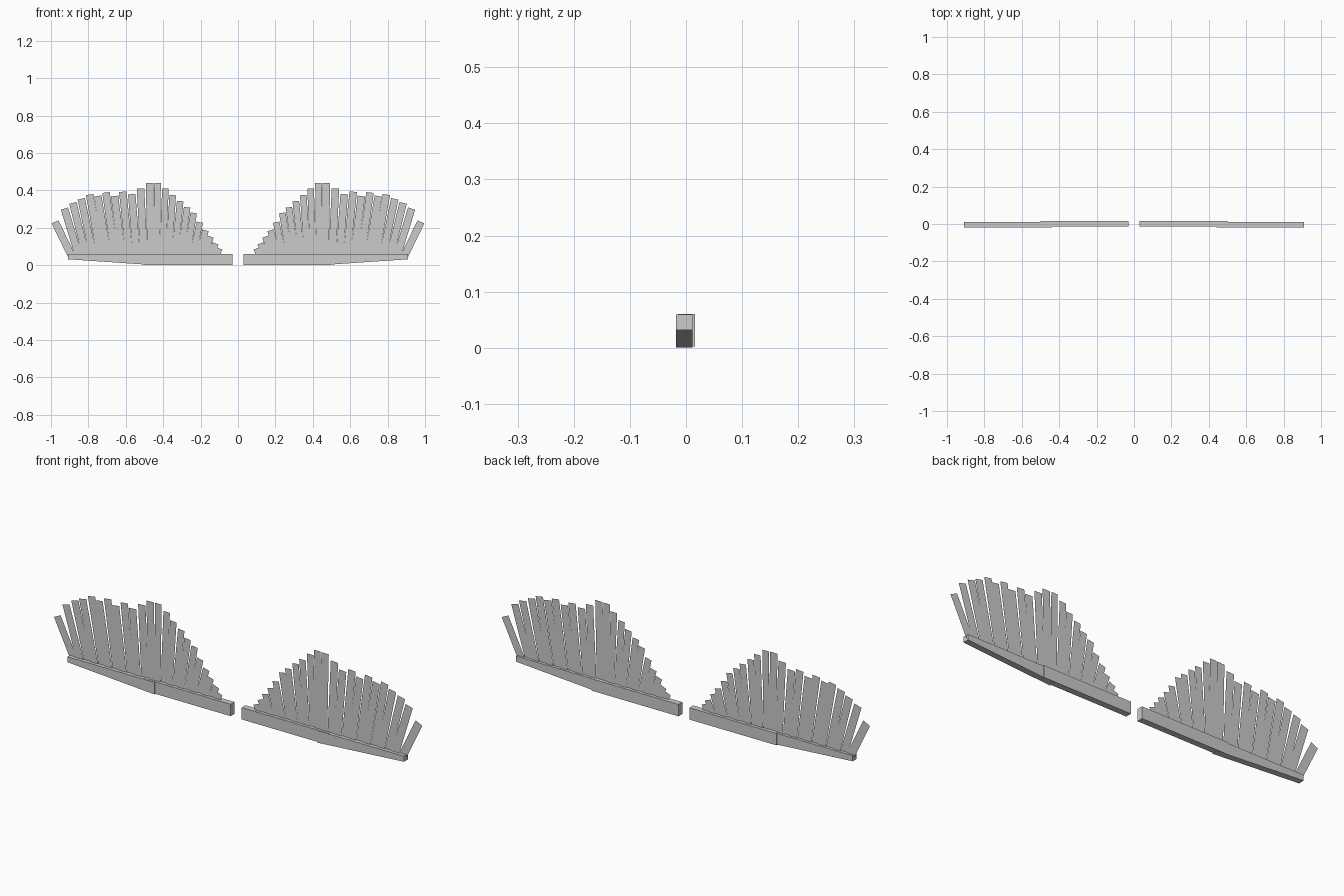
import bpy
from mathutils import Vector

if "Cube" in bpy.data.objects:
    bpy.data.objects.remove(bpy.data.objects["Cube"])


def mesh_object(name, verts, faces):
    me = bpy.data.meshes.new(name)
    me.from_pydata(verts, [], faces)
    ob = bpy.data.objects.new(name, me)
    bpy.context.collection.objects.link(ob)
    return ob


def bar(name, x0, x1, low0, low1, top, y0, y1):
    """Box whose underside may slope along its length."""
    v = [(x, y, z) for x, lo in ((x0, low0), (x1, low1))
         for y, z in ((y0, lo), (y1, lo), (y1, top), (y0, top))]
    f = [(3, 2, 1, 0), (4, 5, 6, 7)]
    f += [(i, (i + 1) % 4, 4 + (i + 1) % 4, 4 + i) for i in range(4)]
    return mesh_object(name, v, f)


def feathers(name, tips, base0, base1, width, y):
    """Fan of flat strips, in two staggered layers, from the bar to the tips."""
    verts, faces = [], []
    for i, (tx, tz) in enumerate(tips):
        t = i / (len(tips) - 1)
        root = Vector((base0 + (base1 - base0) * t, 0, 0.05))
        tip = Vector((tx, 0, tz))
        d = (tip - root).normalized()
        side = Vector((d.z, 0, -d.x)) * width / 2
        off = Vector((0, y + 0.004 * (i % 2), 0))
        n = len(verts)
        verts += [root - side + off, root + side + off,
                  tip + side + off, tip - side + off]
        faces.append((n, n + 1, n + 2, n + 3))
    return mesh_object(name, verts, faces)


# feather tip positions (x, z), from the elbow outward and from the elbow inward
outer_tips = [(.473, .44), (.521, .41), (.568, .38), (.616, .393), (.66, .37),
              (.706, .389), (.75, .37), (.793, .378), (.838, .355),
              (.883, .333), (.928, .303), (.978, .232)]
inner_tips = [(.43, .44), (.388, .41), (.349, .375), (.309, .343), (.272, .31),
              (.237, .28), (.204, .23), (.174, .187), (.147, .153),
              (.12, .117), (.1, .09)]

parts = [
    bar("inner_arm", .03, .5, .002, .002, .06, -.014, .016),
    bar("outer_arm", .44, .91, 0, .032, .059, -.018, .012),
    feathers("outer_feathers", outer_tips, .465, .89, .04, -.003),
    feathers("inner_feathers", inner_tips, .435, .115, .035, -.001),
]

# opposite wing
for ob in parts:
    m = ob.modifiers.new("mirror", 'MIRROR')
    m.use_axis = (True, False, False)
    m.use_mirror_merge = False
